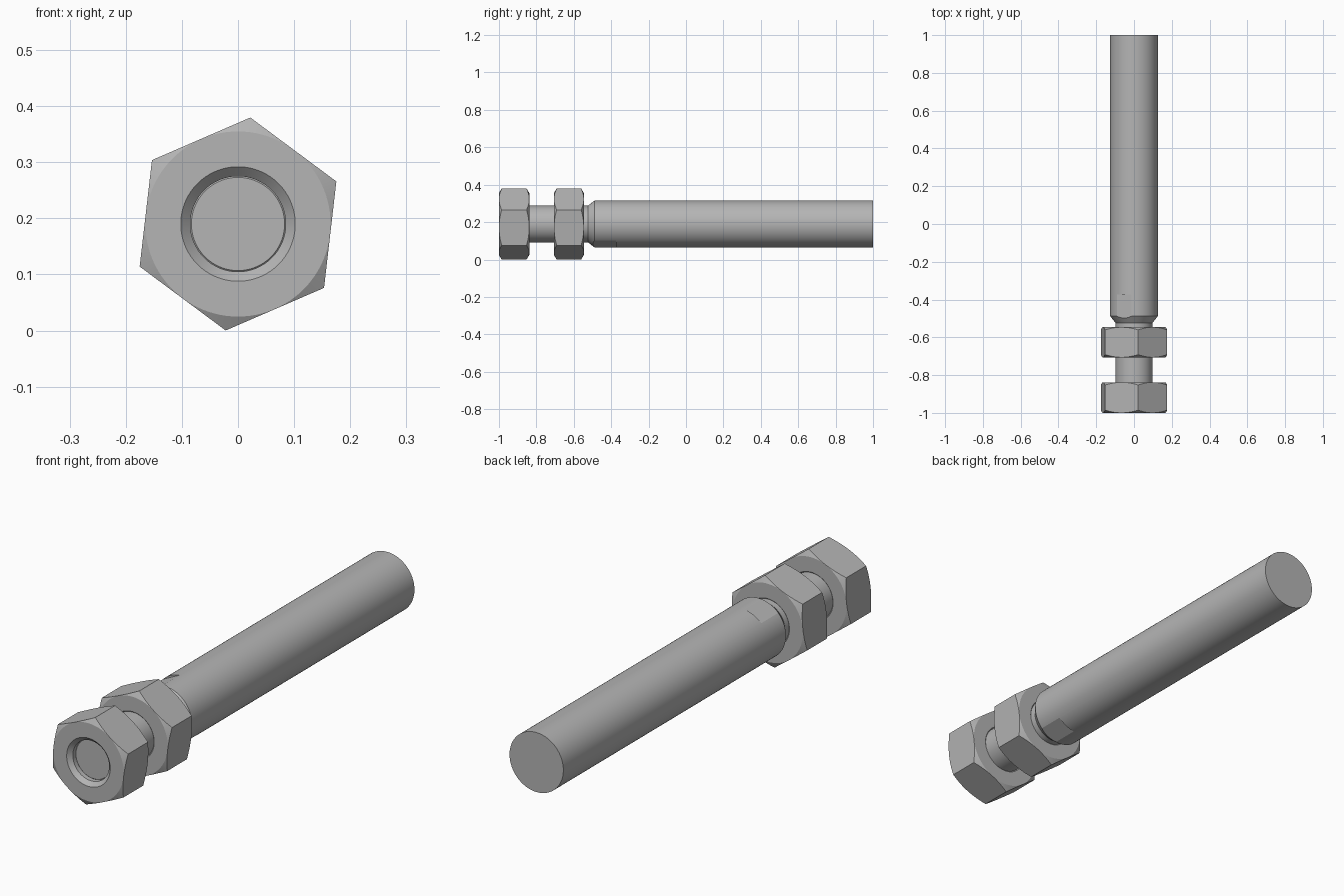
import bpy, bmesh, math
from mathutils import Matrix, Vector

cube = bpy.data.objects.get("Cube")
if cube:
    bpy.data.objects.remove(cube, do_unlink=True)

AXIS_Z = 0.19          # height of the bolt axis
HEX_R = 0.191          # nut corner radius
HEX_TURN = math.radians(83.4)
FLAT_TURN = math.radians(116)
SEGMENTS = 96

steel = bpy.data.materials.new("steel grey")
steel.use_nodes = True
colour = (0.46, 0.46, 0.46, 1)
steel.diffuse_color = colour
steel.node_tree.nodes["Principled BSDF"].inputs["Base Color"].default_value = colour


def finish(name, bm):
    bmesh.ops.remove_doubles(bm, verts=bm.verts, dist=1e-5)
    bmesh.ops.recalc_face_normals(bm, faces=bm.faces)
    mesh = bpy.data.meshes.new(name)
    bm.to_mesh(mesh)
    bm.free()
    mesh.materials.append(steel)
    obj = bpy.data.objects.new(name, mesh)
    bpy.context.collection.objects.link(obj)
    return obj


def lathe(name, profile, closed=False):
    """Turn (y, radius) points around the bolt axis."""
    bm = bmesh.new()
    verts = [bm.verts.new((r, y, AXIS_Z)) for y, r in profile]
    pairs = list(zip(verts, verts[1:]))
    if closed:
        pairs.append((verts[-1], verts[0]))
    edges = [bm.edges.new(p) for p in pairs]
    bmesh.ops.spin(bm, geom=verts + edges, cent=(0, 0, AXIS_Z), axis=(0, 1, 0),
                   angle=math.tau, steps=SEGMENTS, use_merge=False)
    return finish(name, bm)


def hex_prism(name, y0, y1):
    bm = bmesh.new()
    ring = []
    for i in range(6):
        a = HEX_TURN + i * math.tau / 6
        ring.append(bm.verts.new((HEX_R * math.cos(a), y0, AXIS_Z + HEX_R * math.sin(a))))
    face = bm.faces.new(ring)
    moved = bmesh.ops.extrude_face_region(bm, geom=[face])["geom"]
    bmesh.ops.translate(bm, vec=(0, y1 - y0, 0),
                        verts=[v for v in moved if isinstance(v, bmesh.types.BMVert)])
    return finish(name, bm)


def select(obj):
    bpy.ops.object.select_all(action="DESELECT")
    obj.select_set(True)
    bpy.context.view_layer.objects.active = obj


def cut(obj, tool, operation):
    mod = obj.modifiers.new("cut", "BOOLEAN")
    mod.object, mod.operation, mod.solver = tool, operation, "EXACT"
    select(obj)
    bpy.ops.object.modifier_apply(modifier=mod.name)
    bpy.data.objects.remove(tool, do_unlink=True)


def smooth(obj):
    select(obj)
    bpy.ops.object.shade_smooth_by_angle(angle=math.radians(20))


def nut(name, y0, y1):
    """Hexagon trimmed by a turned blank with chamfers and a countersunk bore."""
    chamfer, rim, bore, mouth, sink = 0.017, 0.165, 0.085, 0.102, 0.017
    wide = rim + 0.03
    blank = lathe(name + "_blank", [
        (y0, mouth), (y0, rim), (y0 + chamfer, wide),
        (y1 - chamfer, wide), (y1, rim), (y1, mouth),
        (y1 - sink, bore), (y0 + sink, bore)], closed=True)
    obj = hex_prism(name, y0, y1)
    cut(obj, blank, "INTERSECT")
    smooth(obj)


nut("end_nut", -1.0, -0.838)
nut("lock_nut", -0.706, -0.546)

# Threaded stud, neck cone and thick shaft
shaft = lathe("stud_and_shaft", [
    (-0.965, 0), (-0.965, 0.083), (-0.95, 0.098), (-0.524, 0.098),
    (-0.488, 0.126), (1.0, 0.126), (1.0, 0)])

# Two opposite wrench flats beside the cone
for side in (0, math.pi):
    a = FLAT_TURN + side
    normal = Vector((math.cos(a), 0, math.sin(a)))
    bm = bmesh.new()
    bmesh.ops.create_cube(bm, size=1, matrix=Matrix.Translation(
        normal * (0.1185 + 0.05) + Vector((0, -0.4735, AXIS_Z)))
        @ Matrix.Rotation(-a, 4, "Y") @ Matrix.Diagonal((0.1, 0.2, 0.3, 1)))
    cut(shaft, finish("flat_cutter", bm), "DIFFERENCE")
smooth(shaft)
